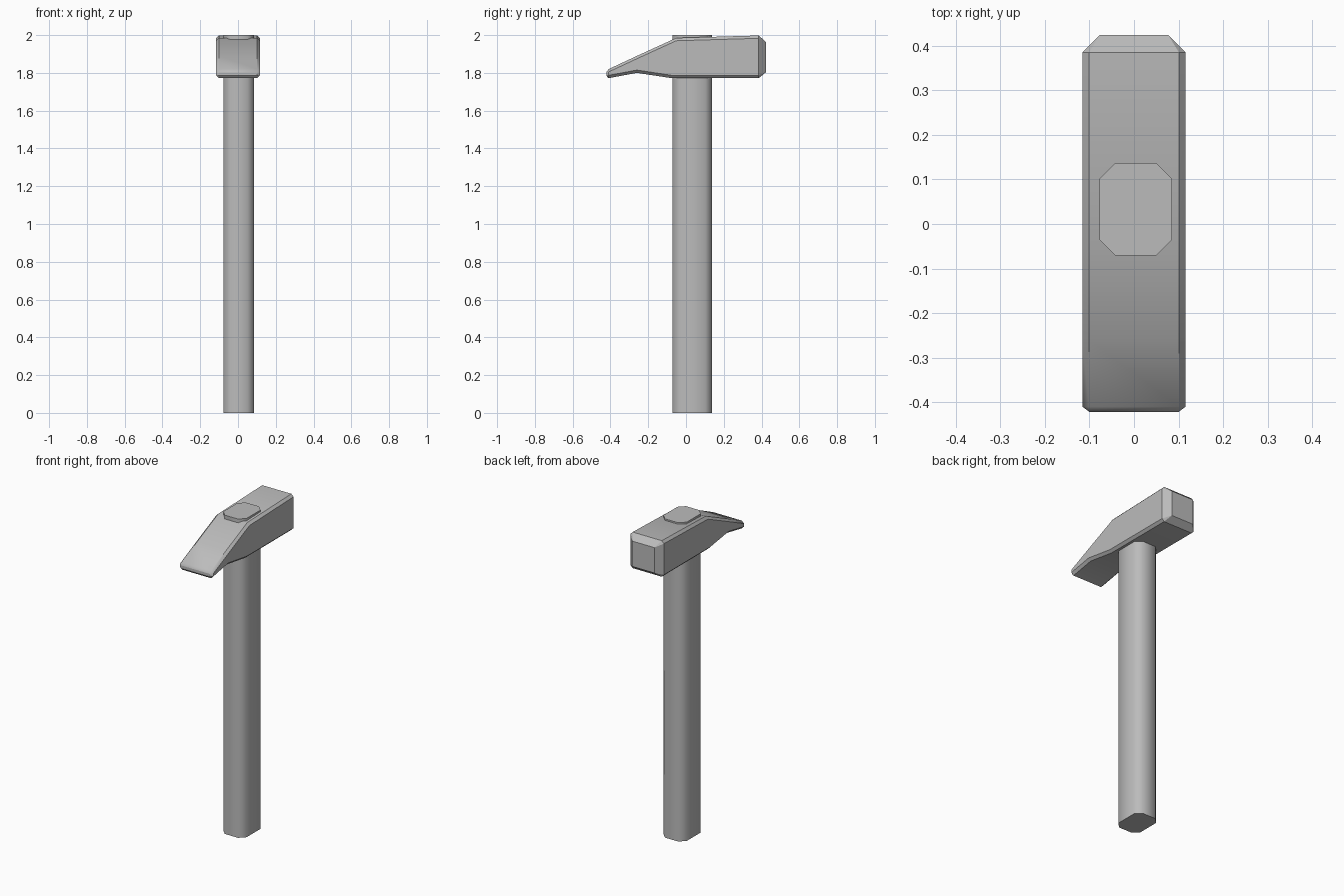
import bpy, bmesh, math

cube = bpy.data.objects.get("Cube")
if cube:
    bpy.data.objects.remove(cube, do_unlink=True)

grey = bpy.data.materials.new("plain grey")
grey.use_nodes = True
colour = (0.5, 0.5, 0.5, 1)
grey.diffuse_color = colour
grey.node_tree.nodes["Principled BSDF"].inputs["Base Color"].default_value = colour


def loft(name, rings, smooth_angle):
    """Skin equal-length rings of points, cap both ends and shade."""
    bm = bmesh.new()
    loops = [[bm.verts.new(p) for p in ring] for ring in rings]
    count = len(loops[0])
    for a, b in zip(loops, loops[1:]):
        for i in range(count):
            j = (i + 1) % count
            bm.faces.new((a[i], a[j], b[j], b[i]))
    bm.faces.new(loops[0])
    bm.faces.new(loops[-1])
    bmesh.ops.remove_doubles(bm, verts=bm.verts, dist=0.0005)
    bmesh.ops.recalc_face_normals(bm, faces=bm.faces)
    mesh = bpy.data.meshes.new(name)
    bm.to_mesh(mesh)
    bm.free()
    mesh.materials.append(grey)
    obj = bpy.data.objects.new(name, mesh)
    bpy.context.collection.objects.link(obj)
    bpy.ops.object.select_all(action='DESELECT')
    obj.select_set(True)
    bpy.context.view_layer.objects.active = obj
    bpy.ops.object.shade_smooth_by_angle(angle=math.radians(smooth_angle))


def chamfered(x0, x1, low, high, cut):
    """Eight-sided section as (x, other, is_high) corners."""
    return [(x0 + cut, low, 0), (x1 - cut, low, 0),
            (x1, low + cut, 0), (x1, high - cut, 1),
            (x1 - cut, high, 1), (x0 + cut, high, 1),
            (x0, high - cut, 1), (x0, low + cut, 0)]


# Handle: chamfered bar that pokes out through the head
outline = chamfered(-0.077, 0.085, -0.071, 0.137, 0.035)
loft("handle", [[(x, y, z) for x, y, _ in outline] for z in (0, 2)], 50)

# Head: sections from the wedge tip to the striking face
# (bottom y, bottom z, top y, top z, half width, chamfer)
sections = [
    (-0.422, 1.785, -0.422, 1.803, 0.100, 0),
    (-0.410, 1.772, -0.410, 1.820, 0.116, 0.015),
    (-0.260, 1.800, -0.260, 1.890, 0.116, 0.015),
    (-0.075, 1.772, -0.052, 1.985, 0.116, 0.015),
    (0.385, 1.772, 0.385, 1.998, 0.116, 0.015),
    (0.424, 1.804, 0.424, 1.963, 0.077, 0),
]
rings = []
for yb, zb, yt, zt, half, cut in sections:
    rings.append([(x, yt if top else yb, z)
                  for x, z, top in chamfered(-half, half, zb, zt, cut)])
loft("hammer_head", rings, 30)
